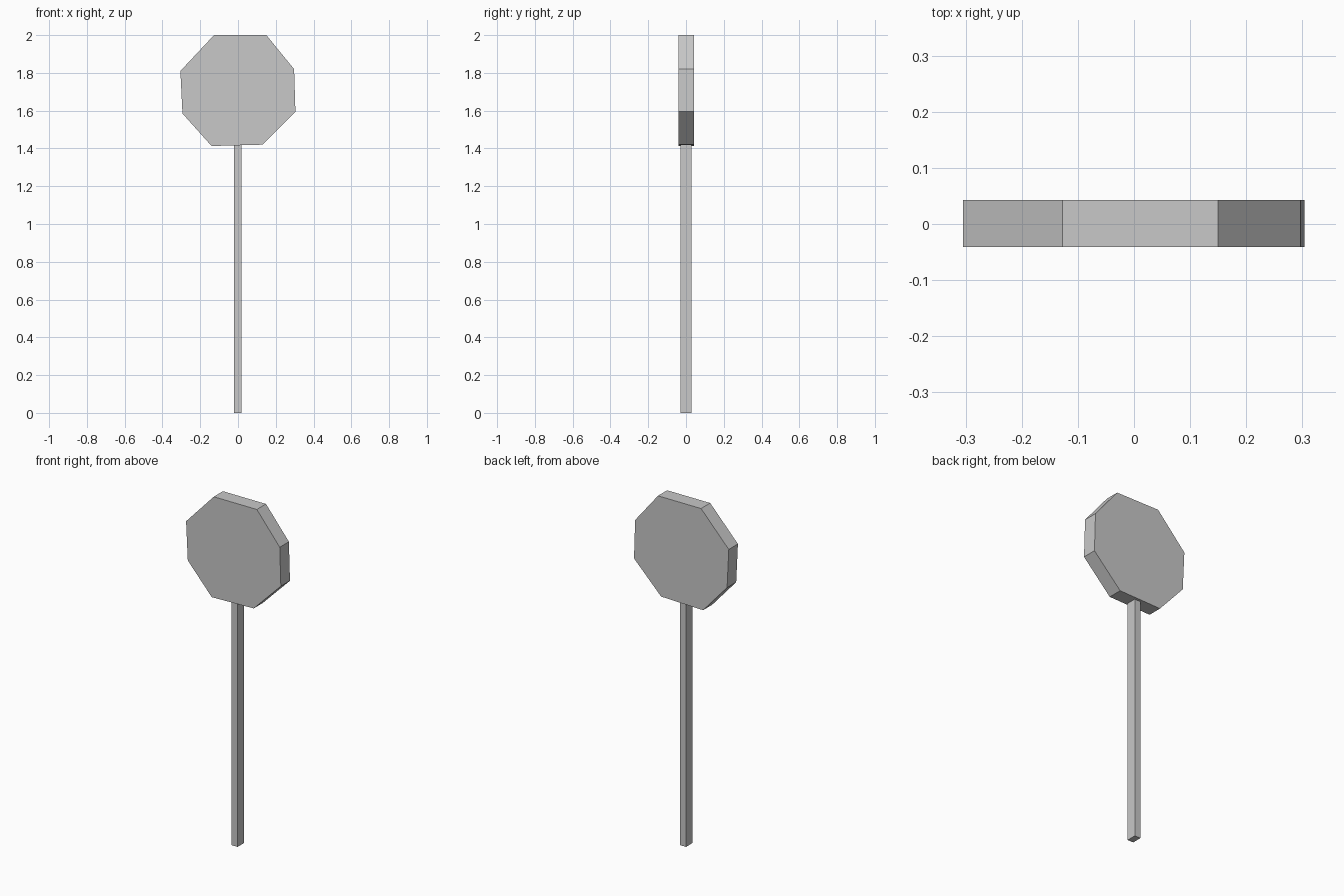
import bpy
import bmesh

cube = bpy.data.objects.get("Cube")
if cube:
    bpy.data.objects.remove(cube, do_unlink=True)

grey = bpy.data.materials.new("plain grey")
grey.use_nodes = True
colour = (0.58, 0.58, 0.58, 1)
grey.diffuse_color = colour
grey.node_tree.nodes["Principled BSDF"].inputs["Base Color"].default_value = colour


def prism(name, outline, offset):
    """Extrude a flat outline of 3D points along an offset."""
    bm = bmesh.new()
    face = bm.faces.new([bm.verts.new(p) for p in outline])
    extruded = bmesh.ops.extrude_face_region(bm, geom=[face])["geom"]
    moved = [g for g in extruded if isinstance(g, bmesh.types.BMVert)]
    bmesh.ops.translate(bm, verts=moved, vec=offset)
    bmesh.ops.recalc_face_normals(bm, faces=bm.faces)
    mesh = bpy.data.meshes.new(name)
    bm.to_mesh(mesh)
    bm.free()
    mesh.materials.append(grey)
    obj = bpy.data.objects.new(name, mesh)
    bpy.context.collection.objects.link(obj)
    return obj


# Slightly uneven eight-sided sign plate
octagon = [(-0.127, 2.0), (0.15, 2.0), (0.297, 1.82), (0.304, 1.595),
           (0.13, 1.42), (-0.14, 1.413), (-0.294, 1.585), (-0.305, 1.81)]
prism("sign_plate", [(x, -0.041, z) for x, z in octagon], (0, 0.084, 0))

# Rectangular post, its top just inside the plate
left, right, front, back = -0.02, 0.018, -0.03, 0.028
post = [(left, front, 0), (right, front, 0), (right, back, 0), (left, back, 0)]
prism("post", post, (0, 0, 1.425))
